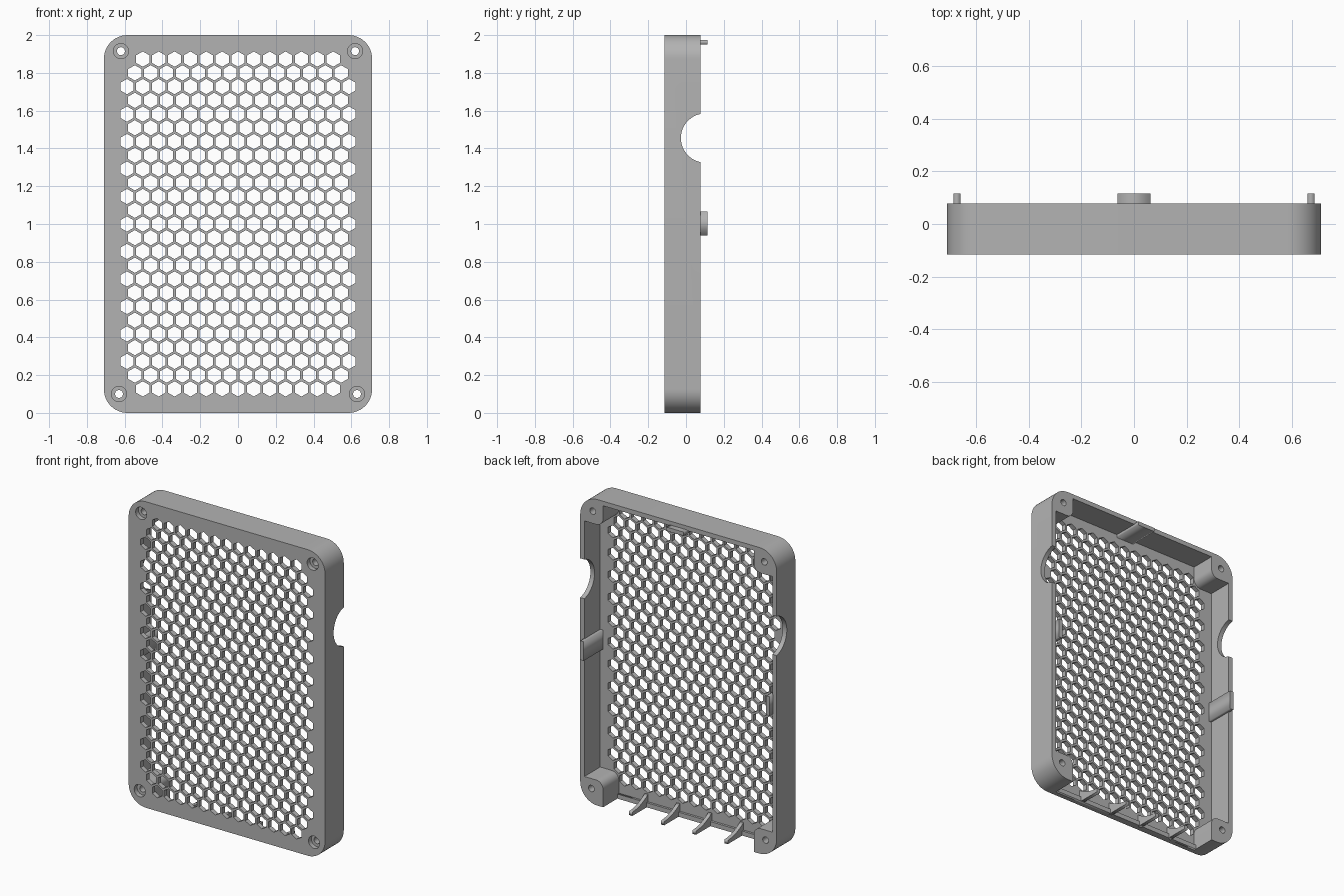
import bpy, bmesh
from math import sin, cos, pi, sqrt
from mathutils import Matrix

cube = bpy.data.objects.get("Cube")
if cube:
    bpy.data.objects.remove(cube, do_unlink=True)

GREY = (0.45, 0.45, 0.45, 1)
mat = bpy.data.materials.new("grey plastic")
mat.use_nodes = True
mat.diffuse_color = GREY
mat.node_tree.nodes["Principled BSDF"].inputs["Base Color"].default_value = GREY

# Main sizes
W, H, R, WALL = 0.71, 2.0, 0.125, 0.03
FRONT, INNER, BACK, TAB_END = -0.115, -0.085, 0.078, 0.115
POST = 0.165
SCREWS = [(s * x, z) for s in (-1, 1) for x, z in ((0.62, 1.915), (0.63, 0.1))]
TO_XZ = Matrix(((1, 0, 0, 0), (0, 0, -1, 0), (0, 1, 0, 0), (0, 0, 0, 1)))
TO_YZ = Matrix(((0, 0, 1, 0), (1, 0, 0, 0), (0, 1, 0, 0), (0, 0, 0, 1)))


def arc(cx, cy, r, a0, a1, n=12):
    """Points of an arc, angles in quarter turns."""
    angles = [(a0 + (a1 - a0) * i / n) * pi / 2 for i in range(n + 1)]
    return [(cx + r * cos(a), cy + r * sin(a)) for a in angles]


def circle(cx, cy, r, n=32):
    return arc(cx, cy, r, 0, 4, n)[:-1]


def slab(name, outlines, low, high, frame=TO_XZ):
    """Filled outlines with holes, extruded from low to high."""
    curve = bpy.data.curves.new(name, "CURVE")
    curve.dimensions = "2D"
    curve.fill_mode = "BOTH"
    curve.extrude = (high - low) / 2
    for pts in outlines:
        spline = curve.splines.new("POLY")
        spline.points.add(len(pts) - 1)
        for p, (u, v) in zip(spline.points, pts):
            p.co = (u, v, 0, 1)
        spline.use_cyclic_u = True
    ob = bpy.data.objects.new(name, curve)
    bpy.context.collection.objects.link(ob)
    select(ob)
    bpy.ops.object.convert(target="MESH")
    ob = bpy.context.object
    middle = (low + high) / 2
    shift = (0, middle, 0) if frame is TO_XZ else (middle, 0, 0)
    bm = bmesh.new()
    bm.from_mesh(ob.data)
    bmesh.ops.transform(bm, matrix=Matrix.Translation(shift) @ frame, verts=bm.verts)
    bmesh.ops.remove_doubles(bm, verts=bm.verts, dist=0.0001)
    bmesh.ops.recalc_face_normals(bm, faces=bm.faces)
    bm.to_mesh(ob.data)
    bm.free()
    ob.data.materials.clear()
    ob.data.materials.append(mat)
    return ob


def select(ob):
    bpy.ops.object.select_all(action="DESELECT")
    ob.select_set(True)
    bpy.context.view_layer.objects.active = ob


def smooth(ob):
    select(ob)
    bpy.ops.object.shade_smooth_by_angle(angle=pi / 6)


def box(name, x0, x1, y0, y1, z0, z1):
    return slab(name, [[(x0, z0), (x1, z0), (x1, z1), (x0, z1)]], y0, y1)


# Front panel with a honeycomb of holes and screw recesses
outline = (arc(W - R, R, R, -1, 0) + arc(W - R, H - R, R, 0, 1)
           + arc(R - W, H - R, R, 1, 2) + arc(R - W, R, R, 2, 3))
PITCH, HEX, ROWS = 0.084, 0.0405, 25
holes = [circle(x, z, 0.04) for x, z in SCREWS]
for row in range(ROWS):
    count = 13 if row in (0, ROWS - 1) else 15 - row % 2
    z = H / 2 + (row - (ROWS - 1) / 2) * PITCH * sqrt(3) / 2
    for i in range(count):
        x = (i - (count - 1) / 2) * PITCH
        holes.append(arc(x, z, HEX, 1, 5, 6)[:-1])
panel = slab("front_panel", [outline] + holes, FRONT, INNER)
smooth(panel)

# Side and top walls with corner posts, open at the bottom
px, r = W - POST, 0.05
half = ([(px, 0)] + arc(W - R, R, R, -1, 0) + arc(W - R, H - R, R, 0, 1))
inner = ([(px, H - WALL)] + arc(px + r, H - POST + r, r, 2, 3)
         + [(W - WALL, H - POST), (W - WALL, POST)]
         + arc(px + r, POST - r, r, 1, 2))
mirror = lambda pts: [(-x, z) for x, z in reversed(pts)]
ring = half + mirror(half) + mirror(inner) + inner
walls = slab("walls_and_posts", [ring] + [circle(x, z, 0.021) for x, z in SCREWS],
             INNER, BACK)

# Round finger notches through both side walls
cutter = slab("notch_cutter", [circle(0.1035, 1.455, 0.1305, 64)], -1, 1, TO_YZ)
cutter.hide_render = True
cut = walls.modifiers.new("notches", "BOOLEAN")
cut.operation = "DIFFERENCE"
cut.solver = "EXACT"
cut.object = cutter
select(walls)
bpy.ops.object.modifier_apply(modifier=cut.name)
bpy.data.objects.remove(cutter, do_unlink=True)
smooth(walls)

# Locating tabs on the inside of the walls
box("top_tab", -0.063, 0.063, INNER, TAB_END, 1.95, 1.975)
for side, s in (("left", 1), ("right", -1)):
    xs = sorted((s * 0.66, s * 0.685))
    box(side + "_tab", *xs, INNER, TAB_END, 0.94, 1.065)

# Low lip and curved ribs along the open bottom edge
box("bottom_lip", -px, px, INNER, INNER + 0.015, 0, 0.03)
rib = [(INNER, 0), (BACK, 0), (BACK, 0.025)]
rib += [(BACK + (INNER - BACK) * t / 8, 0.025 + 0.055 * (t / 8) ** 2) for t in range(1, 9)]
for i in range(4):
    x = (i - 1.5) * 0.23
    slab(f"bottom_rib_{i + 1}", [rib], x - 0.012, x + 0.012, TO_YZ)
